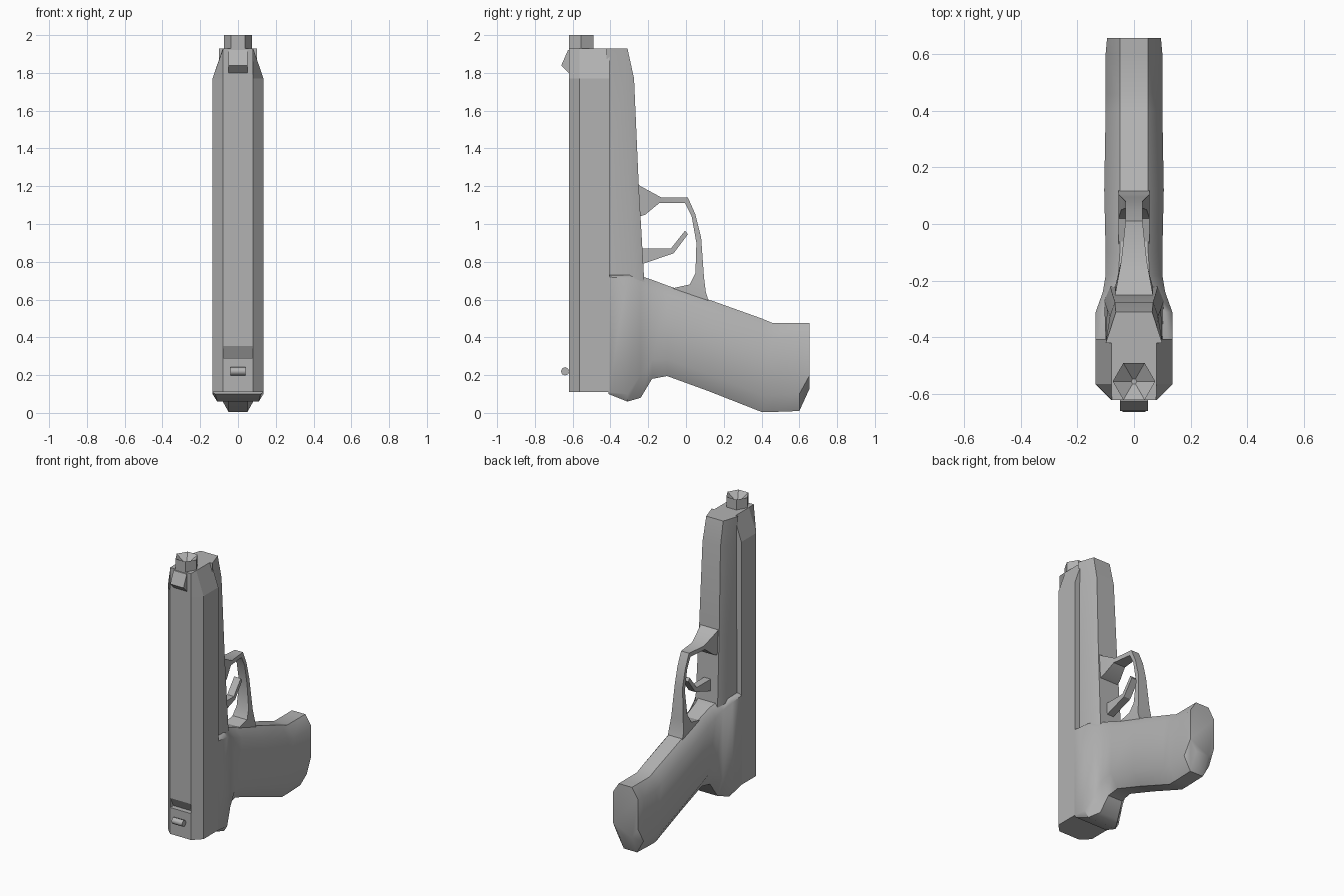
import bpy, bmesh, math

cube = bpy.data.objects.get("Cube")
if cube:
    bpy.data.objects.remove(cube, do_unlink=True)

steel = bpy.data.materials.new("steel_grey")
steel.use_nodes = True
GREY = (0.45, 0.45, 0.45, 1)
steel.diffuse_color = GREY
steel.node_tree.nodes["Principled BSDF"].inputs["Base Color"].default_value = GREY


def loft(name, rings, smooth=None):
    """Skin a list of equal-length closed rings and cap both ends."""
    bm = bmesh.new()
    rows = [[bm.verts.new(p) for p in ring] for ring in rings]
    n = len(rows[0])
    for a, b in zip(rows, rows[1:]):
        for i in range(n):
            j = (i + 1) % n
            bm.faces.new((a[i], a[j], b[j], b[i]))
    bm.faces.new(rows[0][::-1])
    bm.faces.new(rows[-1])
    bmesh.ops.recalc_face_normals(bm, faces=bm.faces)
    mesh = bpy.data.meshes.new(name)
    bm.to_mesh(mesh)
    bm.free()
    mesh.materials.append(steel)
    ob = bpy.data.objects.new(name, mesh)
    bpy.context.collection.objects.link(ob)
    if smooth:
        bpy.ops.object.select_all(action='DESELECT')
        ob.select_set(True)
        bpy.context.view_layer.objects.active = ob
        bpy.ops.object.shade_smooth_by_angle(angle=math.radians(smooth))
    return ob


def mirrored(z, half):
    """Ring at height z from the +x half of a section."""
    return [(x, y, z) for x, y in half] + [(-x, y, z) for x, y in reversed(half)]


def plate(name, profile, w):
    """Side profile (y, z) extruded across x."""
    return loft(name, [[(x, y, z) for y, z in profile] for x in (-w, w)])


# Slide with chamfered front edges and a tapered muzzle
def slide_ring(z, front, side):
    return mirrored(z, [(front, -0.62), (side, -0.565), (side, -0.405)])


slide = loft("slide", [slide_ring(0.11, 0.08, 0.135), slide_ring(1.77, 0.08, 0.135),
                       slide_ring(1.93, 0.078, 0.08)])

# Sloped notch at the rear of the slide
notch = plate("notch_cutter", [(-0.65, 0.355), (-0.62, 0.355), (-0.585, 0.29), (-0.65, 0.29)], 0.078)
notch.hide_render = True
notch.hide_viewport = True
cut = slide.modifiers.new("notch", 'BOOLEAN')
cut.object = notch
cut.operation = 'DIFFERENCE'
cut.solver = 'EXACT'


# Narrower frame under the barrel
def frame_ring(z, back, w):
    return mirrored(z, [(0.10, -0.42), (w, back - 0.05), (w * 0.8, back)])


loft("front_frame", [frame_ring(0.68, -0.22, 0.105), frame_ring(1.2, -0.25, 0.095),
                     frame_ring(1.77, -0.275, 0.085), frame_ring(1.93, -0.31, 0.08)], 40)


# Rear frame flowing into the grip: y, low, high, half width, flat, low bevel, high bevel
def grip_ring(y, lo, hi, w, flat, bl, bh):
    half = [(flat, lo), (w, lo + bl), (w, hi - bh), (flat, hi)]
    return [(x, y, z) for x, z in half] + [(-x, y, z) for x, z in reversed(half)]


loft("grip", [grip_ring(*s) for s in (
    (-0.41, 0.10, 0.73, 0.135, 0.12, 0.01, 0.01),
    (-0.31, 0.06, 0.73, 0.135, 0.11, 0.04, 0.02),
    (-0.24, 0.08, 0.725, 0.11, 0.07, 0.12, 0.05),
    (-0.18, 0.18, 0.705, 0.1, 0.055, 0.10, 0.06),
    (-0.10, 0.195, 0.675, 0.1, 0.05, 0.09, 0.06),
    (0.12, 0.115, 0.60, 0.105, 0.05, 0.09, 0.07),
    (0.40, 0.005, 0.50, 0.1, 0.05, 0.09, 0.08),
    (0.46, 0.005, 0.475, 0.1, 0.05, 0.09, 0.08),
    (0.60, 0.01, 0.475, 0.1, 0.05, 0.09, 0.08),
    (0.655, 0.13, 0.475, 0.095, 0.05, 0.07, 0.07))], 45)

# Trigger guard: outer point, inner point, half width
guard = [((-0.27, 1.23), (-0.27, 1.03), 0.07), ((-0.24, 1.20), (-0.215, 1.05), 0.065),
         ((-0.13, 1.14), (-0.14, 1.112), 0.045), ((0.01, 1.14), (-0.005, 1.11), 0.03),
         ((0.05, 1.05), (0.03, 1.04), 0.03), ((0.08, 0.93), (0.055, 0.90), 0.03),
         ((0.095, 0.72), (0.05, 0.74), 0.045), ((0.105, 0.64), (0.02, 0.68), 0.055),
         ((0.12, 0.59), (-0.07, 0.66), 0.055)]
loft("trigger_guard", [[(-w, *o), (w, *o), (w, *i), (-w, *i)] for o, i, w in guard], 40)

# Trigger
plate("trigger", [(-0.24, 0.87), (-0.08, 0.87), (-0.005, 0.965), (0.01, 0.945),
                  (-0.065, 0.845), (-0.24, 0.785)], 0.025)


# Six-sided muzzle with a conical bore
def hexagon(r, z):
    return [(r * math.cos(i * math.pi / 3), -0.555 + r * math.sin(i * math.pi / 3), z) for i in range(6)]


loft("barrel", [hexagon(0.075, 1.85), hexagon(0.075, 2.0), hexagon(0.01, 1.95)])

# Front sight blade
plate("front_sight", [(-0.61, 1.925), (-0.625, 1.92), (-0.66, 1.84), (-0.61, 1.79)], 0.05)


# Small crosswise rear pin
def pin_ring(x):
    return [(x, -0.64 + 0.022 * math.cos(i * math.pi / 4), 0.22 + 0.022 * math.sin(i * math.pi / 4))
            for i in range(8)]


loft("rear_pin", [pin_ring(-0.04), pin_ring(0.04)], 50)
